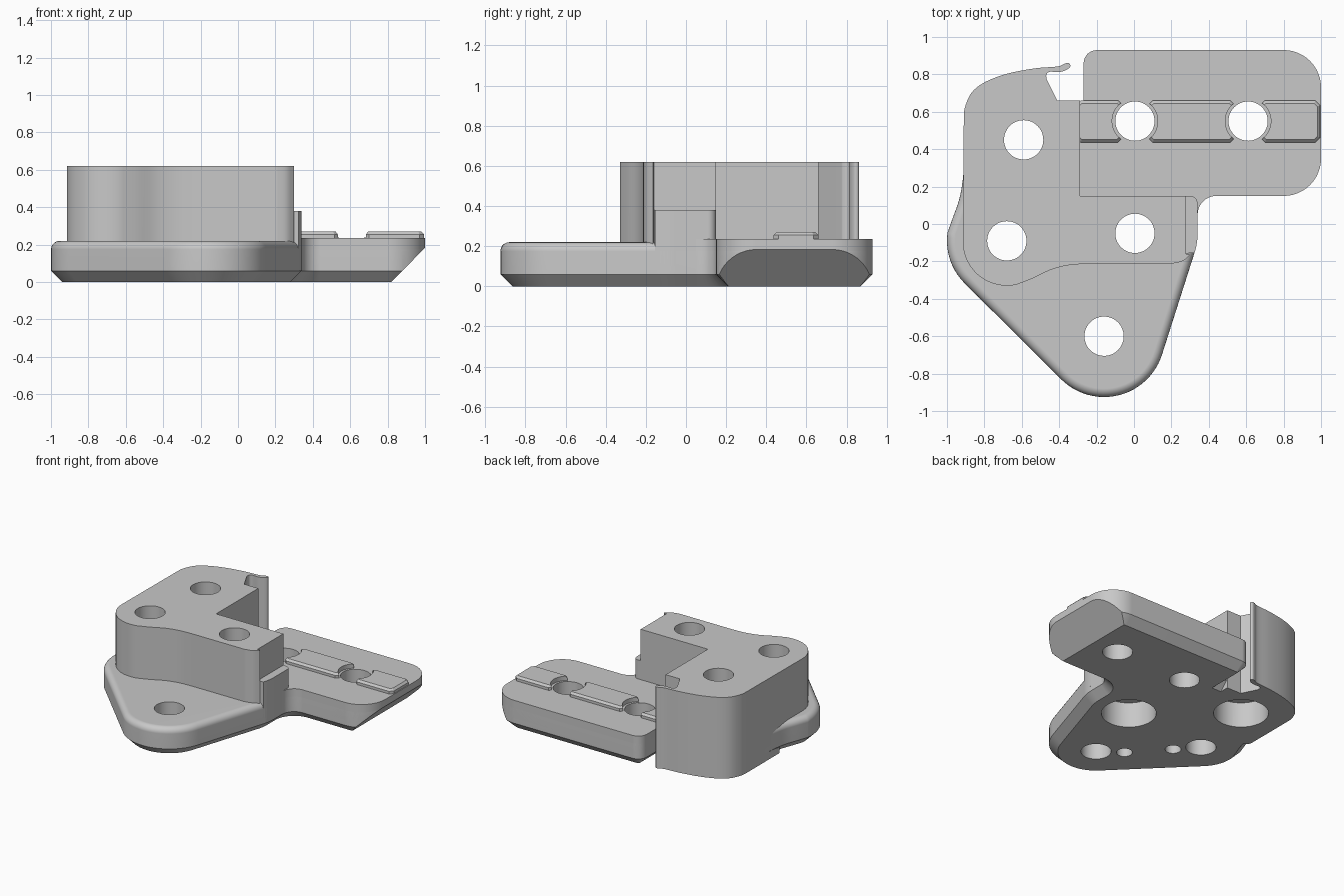
import bpy, bmesh
from math import cos, sin, pi, radians, tau
from mathutils import Vector

if "Cube" in bpy.data.objects:
    bpy.data.objects.remove(bpy.data.objects["Cube"])

GREY = (0.58, 0.58, 0.58, 1)
grey = bpy.data.materials.new("plain grey")
grey.use_nodes = True
grey.diffuse_color = GREY
grey.node_tree.nodes["Principled BSDF"].inputs["Base Color"].default_value = GREY


def arc(cx, cy, r, a0, a1, n=12):
    angles = [radians(a0 + (a1 - a0) * i / n) for i in range(n + 1)]
    return [(cx + r * cos(a), cy + r * sin(a)) for a in angles]


def smooth(points, n=5):
    """Catmull-Rom curve through the points."""
    p = [Vector(q) for q in points]
    p = [2 * p[0] - p[1]] + p + [2 * p[-1] - p[-2]]
    out = []
    for a, b, c, d in zip(p, p[1:], p[2:], p[3:]):
        for i in range(n):
            t = i / n
            out.append(tuple(0.5 * (2 * b + (c - a) * t + (2*a - 5*b + 4*c - d) * t**2
                                    + (3*b - a - 3*c + d) * t**3)))
    return out + [tuple(p[-2])]


def inset(outline, size):
    """Counter-clockwise outline moved inwards by size."""
    pts = [Vector(p) for p in outline]
    out = []
    for i, p in enumerate(pts):
        a = (p - pts[i - 1]).normalized()
        b = (pts[(i + 1) % len(pts)] - p).normalized()
        na, nb = Vector((-a.y, a.x)), Vector((-b.y, b.x))
        out.append(p + (na + nb) * size / (1 + na.dot(nb)))
    return out


def add_loft(bm, rings):
    """Closed solid through rings of points, lowest first."""
    rings = [[bm.verts.new(p) for p in ring] for ring in rings]
    n = len(rings[0])
    for a, b in zip(rings, rings[1:]):
        for i in range(n):
            j = (i + 1) % n
            bm.faces.new((a[i], a[j], b[j], b[i]))
    bm.faces.new(rings[0][::-1])
    bm.faces.new(rings[-1])


def link(name, bm):
    bmesh.ops.recalc_face_normals(bm, faces=bm.faces)
    mesh = bpy.data.meshes.new(name)
    bm.to_mesh(mesh)
    bm.free()
    mesh.materials.append(grey)
    obj = bpy.data.objects.new(name, mesh)
    bpy.context.collection.objects.link(obj)
    return obj


def slab(name, outline, z0, z1, chamfer=0, fillet=0, segments=5):
    """Raised outline with optional bottom chamfer and rounded top edge."""
    layers = [(chamfer, z0)]
    if chamfer:
        layers.append((0, z0 + chamfer))
    if fillet:
        for i in range(segments + 1):
            a = pi / 2 * i / segments
            layers.append((fillet * (1 - cos(a)), z1 - fillet * (1 - sin(a))))
    else:
        layers.append((0, z1))
    bm = bmesh.new()
    add_loft(bm, [[(x, y, z) for x, y in inset(outline, size)] for size, z in layers])
    return link(name, bm)


def add_bore(bm, x, y, steps, n=48):
    """Stepped round cutter from (radius, height) pairs."""
    add_loft(bm, [[(x + r * cos(tau * i / n), y + r * sin(tau * i / n), z)
                   for i in range(n)] for r, z in steps])


# Outline of the arm and the rounded front flange
arm_edge = (arc(0.44, 0.05, 0.1, 180, 90, 8) + arc(0.8, 0.35, 0.2, -90, 0)
            + arc(0.8, 0.73, 0.2, 0, 90) + arc(-0.2, 0.86, 0.07, 90, 180, 4)
            + [(-0.27, 0.65)])
inner_edge = [(-0.357, 0.65), (-0.357, 0.337)]
flange_edge = (smooth([(-0.91, 0.337), (-0.915, 0.24), (-0.935, 0.13), (-0.97, 0.03)], 4)
               + arc(-0.68, -0.09, 0.32, 172, 225, 10)
               + arc(-0.16, -0.6, 0.325, 225, 343, 24)
               + arc(0, -0.05, 0.34, 344, 360, 5))

# Outline of the tall block with its thin hooked lip
back_edge = ([(-0.29, 0.66), (-0.41, 0.66)]
             + smooth([(-0.468, 0.775), (-0.468, 0.8), (-0.45, 0.814), (-0.4, 0.812),
                       (-0.36, 0.825), (-0.341, 0.842), (-0.347, 0.86), (-0.37, 0.858),
                       (-0.41, 0.842), (-0.53, 0.832), (-0.68, 0.803), (-0.8, 0.757),
                       (-0.87, 0.7), (-0.905, 0.62), (-0.91, 0.56)], 4))
front_edge = (arc(-0.68, -0.095, 0.235, 180, 276, 16)
              + smooth([(-0.63, -0.325), (-0.54, -0.29), (-0.44, -0.243),
                        (-0.34, -0.219), (-0.24, -0.213)])
              + smooth([(0.2, -0.213), (0.26, -0.198), (0.3, -0.165)], 4))

parts = [
    slab("base_plate", arm_edge + inner_edge + flange_edge, 0, 0.22, 0.06, 0.045),
    slab("arm_top", arm_edge + [(-0.29, 0.65), (-0.29, 0.05)], 0.1, 0.235),
    slab("tall_block", [(0.278, -0.16), (0.278, 0.15), (-0.29, 0.15)]
         + back_edge + front_edge, 0.1, 0.62),
    slab("rear_base", [(-0.29, 0.05)] + back_edge + [(-0.91, 0.17), (-0.8, 0.05)], 0, 0.3),
    slab("side_step", [(0.2, -0.16)] + arc(0, -0.05, 0.34, -18, 0, 6)
         + arc(0.3, 0.11, 0.04, 0, 90, 6) + [(0.2, 0.15)], 0.1, 0.38),
]

# Raised pads along the arm
for i, (x0, x1) in enumerate(((-0.31, -0.06), (0.075, 0.54), (0.675, 0.995))):
    c = 0.025
    outline = [(x0 + c, 0.437), (x1 - c, 0.437), (x1, 0.437 + c), (x1, 0.66 - c),
               (x1 - c, 0.66), (x0 + c, 0.66), (x0, 0.66 - c), (x0, 0.437 + c)]
    parts.append(slab(f"arm_pad_{i + 1}", outline, 0.2, 0.27, fillet=0.015, segments=1))

# Cutters: plain, counterbored and blind holes, and the sloped arm end
R = 0.105
plain = [(R, -0.2), (R, 1)]
counterbored = [(0.19, -0.2), (0.19, 0.193), (R, 0.193), (R, 1)]
padded = [(R, -0.2), (R, 0.237), (0.122, 0.237), (0.122, 1)]
blind = [(0.055, -0.2), (0.055, 0.1)]
cutters = []
for x, y, steps in ((-0.16, -0.6, plain), (-0.68, -0.09, plain),
                    (0.005, -0.05, counterbored), (-0.59, 0.45, counterbored),
                    (0.005, 0.55, padded), (0.61, 0.55, padded),
                    (-0.32, -0.485, blind), (-0.55, -0.235, blind)):
    bm = bmesh.new()
    add_bore(bm, x, y, steps)
    cutters.append(link("hole_cutter", bm))
bm = bmesh.new()
add_loft(bm, [[(x, y, z) for x, z in ((0.79, -0.03), (1.1, -0.03), (1.1, 0.285))]
              for y in (-0.2, 1.2)])
cutters.append(link("slope_cutter", bm))


def cut(obj, cutter):
    """Subtract a cutter with the first solver that gives a sound solid."""
    mod = obj.modifiers.new("cut", 'BOOLEAN')
    mod.operation = 'DIFFERENCE'
    mod.object = cutter
    for solver in ('EXACT', 'MANIFOLD', 'FLOAT'):
        mod.solver = solver
        depsgraph = bpy.context.evaluated_depsgraph_get()
        size = obj.evaluated_get(depsgraph).dimensions
        if all(abs(a - b) < 0.1 for a, b in zip(size, full_size)):
            bpy.ops.object.modifier_apply(modifier=mod.name)
            return
    obj.modifiers.remove(mod)


# Cut every part, then shade with sharp edges and flat faces kept
for obj in parts:
    bpy.ops.object.select_all(action='DESELECT')
    obj.select_set(True)
    bpy.context.view_layer.objects.active = obj
    bpy.context.view_layer.update()
    full_size = obj.dimensions.copy()
    for cutter in cutters:
        cut(obj, cutter)
    bpy.ops.object.shade_smooth_by_angle(angle=radians(30))
    weighted = obj.modifiers.new("flat_faces", 'WEIGHTED_NORMAL')
    weighted.keep_sharp = True

for cutter in cutters:
    bpy.data.objects.remove(cutter)
